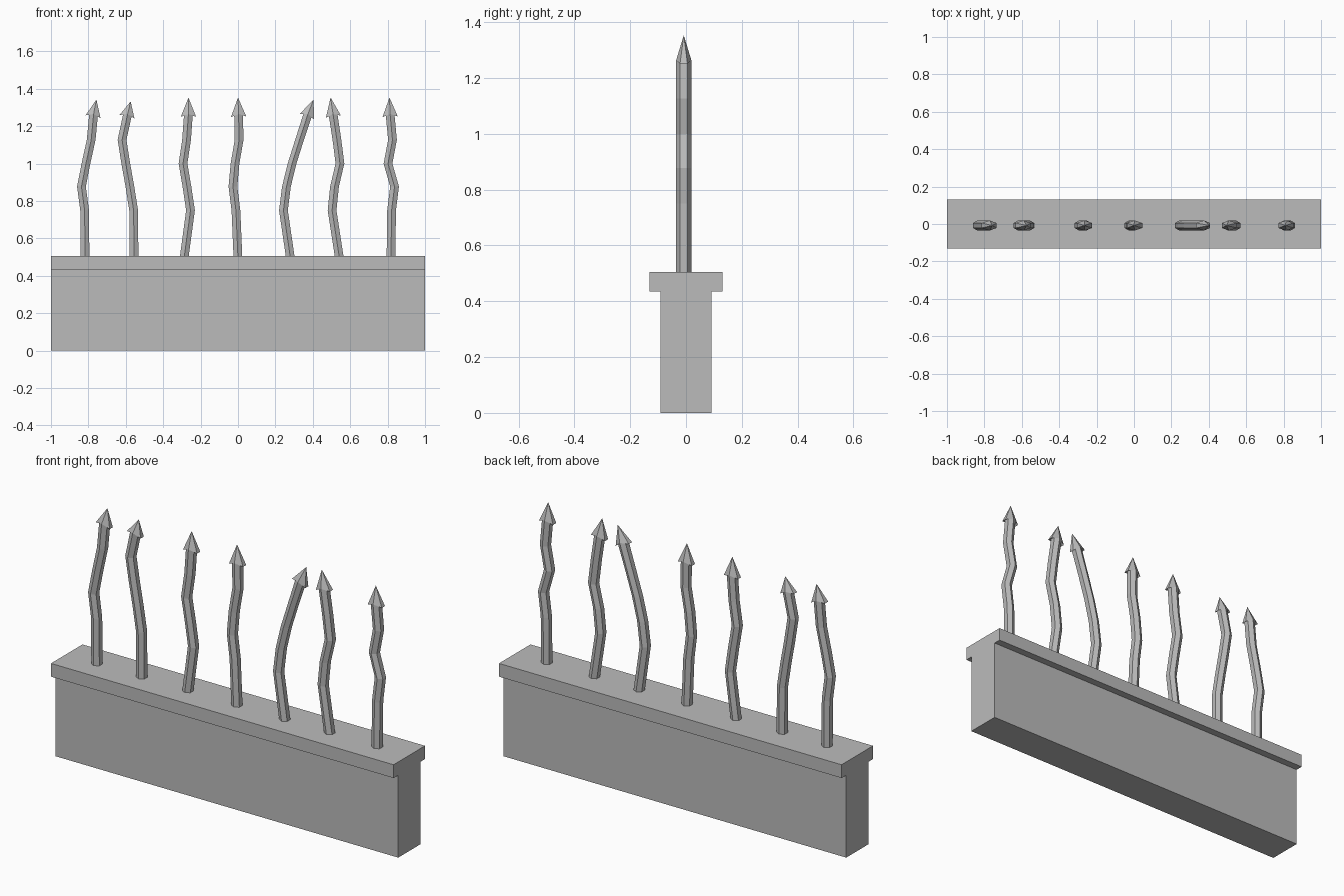
import bpy, bmesh, math
from mathutils import Vector

if "Cube" in bpy.data.objects:
    bpy.data.objects.remove(bpy.data.objects["Cube"])

grey = bpy.data.materials.new("plain_grey")
grey.use_nodes = True
COLOUR = (0.5, 0.5, 0.5, 1)
grey.diffuse_color = COLOUR
grey.node_tree.nodes["Principled BSDF"].inputs["Base Color"].default_value = COLOUR


def finish(name, bm):
    bmesh.ops.recalc_face_normals(bm, faces=bm.faces[:])
    mesh = bpy.data.meshes.new(name)
    bm.to_mesh(mesh)
    bm.free()
    mesh.materials.append(grey)
    obj = bpy.data.objects.new(name, mesh)
    bpy.context.collection.objects.link(obj)


# Wall with an overhanging coping: a T profile run along x
def wall():
    half = [(0.092, 0), (0.092, 0.435), (0.131, 0.435), (0.131, 0.505)]
    outline = half + [(-y, z) for y, z in reversed(half)]
    bm = bmesh.new()
    end = bm.faces.new([bm.verts.new((-1, y, z)) for y, z in outline])
    grown = bmesh.ops.extrude_face_region(bm, geom=[end], use_keep_orig=True)
    moved = [v for v in grown["geom"] if isinstance(v, bmesh.types.BMVert)]
    bmesh.ops.translate(bm, verts=moved, vec=(2, 0, 0))
    finish("wall_with_coping", bm)


SIDES = 6
RADIUS = 0.027
BAR_Y = -0.008
LEVELS = (0.49, 0.75, 0.877, 1.0, 1.127, 1.265)


def ring(bm, centre, along, widen=1.0, drop=0.0):
    """Six-sided ring square to a direction in the xz plane; its flanks may flare and drop."""
    side = Vector((along.z, 0, -along.x))
    verts = []
    for i in range(SIDES):
        a = math.pi / 2 + math.tau * i / SIDES
        flank = abs(math.cos(a)) > 0.1
        p = centre + side * math.cos(a) * RADIUS * widen
        p = p + Vector((0, math.sin(a) * RADIUS, 0))
        verts.append(bm.verts.new(p - along * drop if flank else p))
    return verts


def bridge(bm, low, high):
    for i in range(SIDES):
        j = (i + 1) % SIDES
        bm.faces.new((low[i], low[j], high[j], high[i]))


# Crooked bar with a flared, pointed head
def bar(name, xs, tip):
    bm = bmesh.new()
    path = [Vector((x, BAR_Y, z)) for x, z in zip(xs, LEVELS)]
    point = Vector((tip[0], BAR_Y, tip[1]))
    aim = (point - path[-1]).normalized()
    up = Vector((0, 0, 1))
    rings = [ring(bm, p, up) for p in path[:-1]]
    rings.append(ring(bm, path[-1], aim))
    rings.append(ring(bm, path[-1], aim, widen=1.75, drop=0.015))
    # the flared ring shares the front and back corners of the shaft
    for low, high in zip(rings, rings[1:]):
        bridge(bm, low, high)
    apex = bm.verts.new(point)
    for i in range(SIDES):
        bm.faces.new((rings[-1][i], rings[-1][(i + 1) % SIDES], apex))
    bm.faces.new(list(reversed(rings[0])))
    bmesh.ops.remove_doubles(bm, verts=bm.verts[:], dist=0.0005)
    finish(name, bm)


# x of each bar at every level, then the head's tip
BARS = [
    ((-0.818, -0.82, -0.837, -0.813, -0.785, -0.772), (-0.757, 1.342)),
    ((-0.556, -0.558, -0.578, -0.6, -0.62, -0.59), (-0.574, 1.332)),
    ((-0.289, -0.254, -0.273, -0.294, -0.275, -0.265), (-0.265, 1.353)),
    ((0, -0.011, -0.027, -0.016, 0.006, 0.003), (0, 1.353)),
    ((0.281, 0.243, 0.259, 0.289, 0.329, 0.374), (0.404, 1.342)),
    ((0.543, 0.503, 0.516, 0.545, 0.529, 0.508), (0.495, 1.353)),
    ((0.818, 0.821, 0.837, 0.802, 0.826, 0.813), (0.81, 1.353)),
]

wall()
for n, (xs, tip) in enumerate(BARS, 1):
    bar(f"spiked_bar_{n}", xs, tip)
